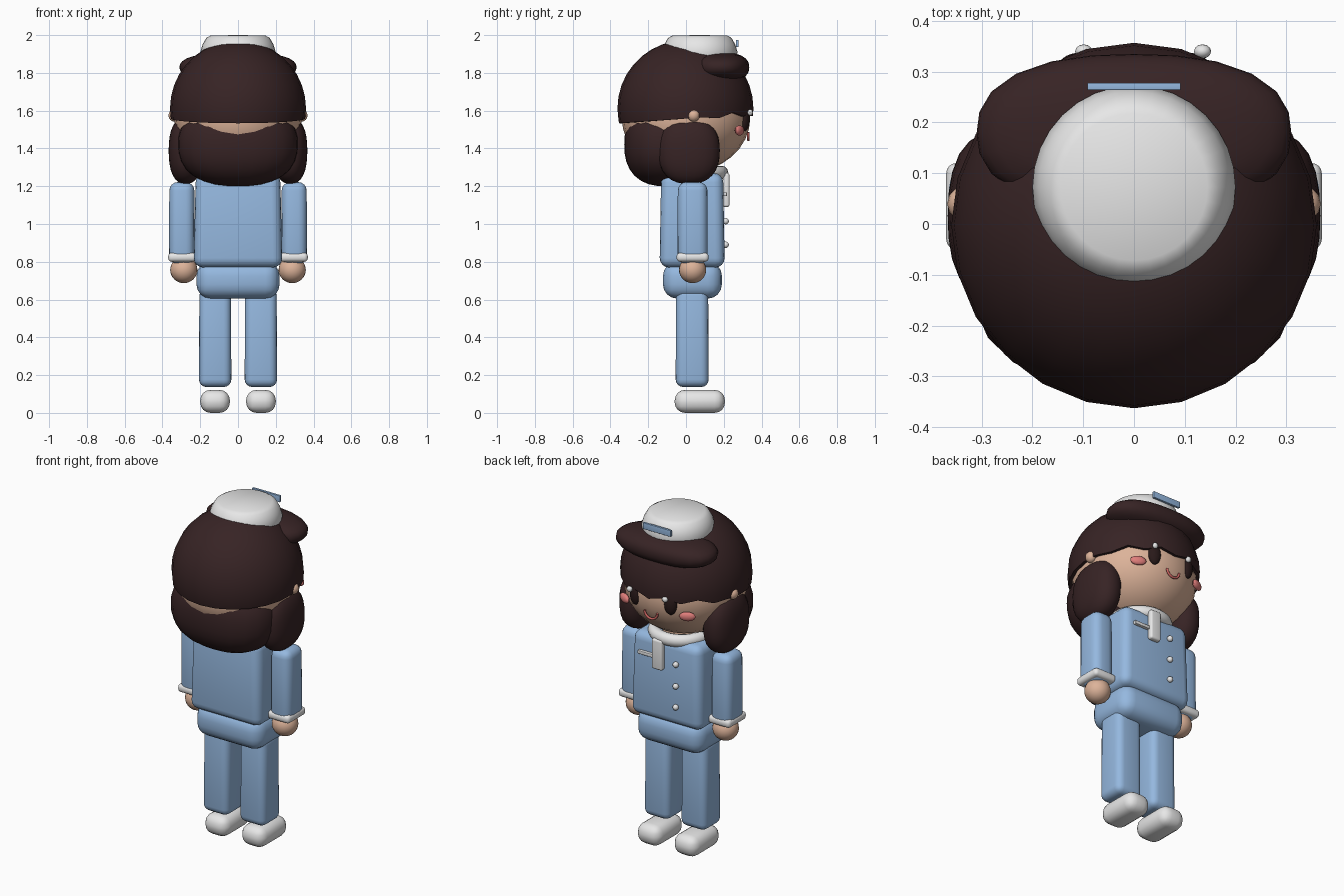
import bpy, bmesh, math
from mathutils import Matrix, Vector

if "Cube" in bpy.data.objects:
    bpy.data.objects.remove(bpy.data.objects["Cube"], do_unlink=True)


def material(name, rgb):
    m = bpy.data.materials.new(name)
    m.use_nodes = True
    m.diffuse_color = (*rgb, 1)
    m.node_tree.nodes["Principled BSDF"].inputs["Base Color"].default_value = (*rgb, 1)
    return m


BLUE = material("suit blue", (0.30, 0.48, 0.74))
HAIR = material("dark brown", (0.038, 0.017, 0.018))
WHITE = material("white", (0.80, 0.80, 0.80))
SKIN = material("skin", (0.72, 0.45, 0.32))
PINK = material("blush pink", (0.75, 0.21, 0.20))
EYE = material("eye brown", (0.022, 0.010, 0.010))
RED = material("mouth red", (0.60, 0.13, 0.12))
made = []


def finish(name, bm, mat):
    bmesh.ops.recalc_face_normals(bm, faces=bm.faces)
    me = bpy.data.meshes.new(name)
    bm.to_mesh(me)
    bm.free()
    me.materials.append(mat)
    ob = bpy.data.objects.new(name, me)
    bpy.context.collection.objects.link(ob)
    made.append(ob)
    return ob


def blob(name, mat, centre, radii, power=2.0, segs=24, turn=0.0):
    """Superellipsoid: power 2 is round, higher is boxier."""
    bm = bmesh.new()
    bmesh.ops.create_uvsphere(bm, u_segments=segs, v_segments=segs * 2 // 3, radius=1)
    spin = Matrix.Rotation(turn, 3, "Z")
    for v in bm.verts:
        n = sum(abs(c) ** power for c in v.co) ** (1 / power)
        v.co = spin @ Vector(c / n * r for c, r in zip(v.co, radii)) + Vector(centre)
    return finish(name, bm, mat)


def box(name, mat, lo, hi, bevel=0.0, top=1.0):
    """Rounded box between two corners, with an optional narrower top."""
    bm = bmesh.new()
    bmesh.ops.create_cube(bm, size=1)
    lo, hi = Vector(lo), Vector(hi)
    for v in bm.verts:
        k = top if v.co.z > 0 else 1
        v.co = (lo + hi) / 2 + Vector((v.co.x * k, v.co.y * k, v.co.z)) * (hi - lo)
    if bevel:
        bmesh.ops.bevel(bm, geom=bm.edges[:], offset=bevel, segments=4,
                        profile=0.5, affect="EDGES")
    return finish(name, bm, mat)


def lathe(name, mat, profile, centre, segs=32, closed=False):
    bm = bmesh.new()
    pts = [bm.verts.new((r, 0, z)) for r, z in profile]
    pairs = list(zip(pts, pts[1:])) + ([(pts[-1], pts[0])] if closed else [])
    edges = [bm.edges.new(p) for p in pairs]
    bmesh.ops.spin(bm, geom=pts + edges, cent=(0, 0, 0), axis=(0, 0, 1),
                   angle=math.tau, steps=segs, use_merge=False)
    bmesh.ops.remove_doubles(bm, verts=bm.verts, dist=1e-4)
    bmesh.ops.translate(bm, verts=bm.verts, vec=centre)
    return finish(name, bm, mat)


def vec_mul(self, other):
    return Vector(a * b for a, b in zip(self, other))


# Vector * Vector is a dot product, so boxes use a plain component-wise version
def box(name, mat, lo, hi, bevel=0.0, top=1.0):
    bm = bmesh.new()
    bmesh.ops.create_cube(bm, size=1)
    lo, hi = Vector(lo), Vector(hi)
    for v in bm.verts:
        k = top if v.co.z > 0 else 1
        v.co = (lo + hi) / 2 + vec_mul((v.co.x * k, v.co.y * k, v.co.z), hi - lo)
    if bevel:
        bmesh.ops.bevel(bm, geom=bm.edges[:], offset=bevel, segments=4,
                        profile=0.5, affect="EDGES")
    return finish(name, bm, mat)


# Body
box("torso", BLUE, (-0.235, -0.14, 0.77), (0.235, 0.205, 1.27), 0.05, 0.95)
box("hips", BLUE, (-0.22, -0.122, 0.605), (0.22, 0.19, 0.80), 0.075)
lathe("neck", SKIN, [(0.11, 1.2), (0.11, 1.34)], (0, 0.03, 0))
ring = [(0.15 + 0.034 * math.cos(a), 1.272 + 0.036 * math.sin(a))
        for a in (math.tau * i / 12 for i in range(12))]
lathe("collar", WHITE, ring, (0, 0.04, 0), closed=True)

# Limbs
for s, side in ((1, "left"), (-1, "right")):
    def span(a, b):
        return min(s * a, s * b), max(s * a, s * b)

    x0, x1 = span(0.23, 0.365)
    box(side + "_sleeve", BLUE, (x0, -0.045, 0.79), (x1, 0.115, 1.222), 0.045, 0.98)
    x0, x1 = span(0.222, 0.37)
    box(side + "_cuff", WHITE, (x0, -0.05, 0.80), (x1, 0.12, 0.848), 0.02)
    blob(side + "_hand", SKIN, (s * 0.287, 0.035, 0.757), (0.072, 0.072, 0.07))
    x0, x1 = span(0.035, 0.207)
    box(side + "_leg", BLUE, (x0, -0.055, 0.137), (x1, 0.12, 0.66), 0.04, 0.97)
    x0, x1 = span(0.043, 0.2)
    box(side + "_shoe", WHITE, (x0, -0.06, 0.0), (x1, 0.206, 0.122), 0.055)

# Jacket details
box("neck_scarf", WHITE, (0.0, 0.195, 1.09), (0.07, 0.23, 1.27), 0.012)
box("pocket_trim", WHITE, (0.07, 0.195, 1.148), (0.17, 0.217, 1.168), 0.004)
for i, z in enumerate((1.145, 1.015, 0.89)):
    blob(f"button_{i + 1}", WHITE, (-0.079, 0.21, z), (0.017, 0.017, 0.017), segs=12)

# Head and face
blob("head", SKIN, (0, 0, 1.56), (0.338, 0.34, 0.29))
for s, side in ((1, "left"), (-1, "right")):
    blob(side + "_ear", SKIN, (s * 0.338, 0.04, 1.575), (0.03, 0.033, 0.033), segs=12)
    blob(side + "_eye", EYE, (s * 0.117, 0.312, 1.553), (0.036, 0.024, 0.06), turn=-s * 0.3)
    blob(side + "_eye_glint", WHITE, (s * 0.117 + 0.018, 0.34, 1.59),
         (0.017, 0.014, 0.017), segs=12)
    blob(side + "_cheek", PINK, (s * 0.207, 0.283, 1.495), (0.045, 0.018, 0.027),
         segs=16, turn=-s * 0.45)

smile = bpy.data.curves.new("smile", "CURVE")
smile.dimensions = "3D"
smile.bevel_depth = 0.007
smile.use_fill_caps = True
line = smile.splines.new("POLY")
line.points.add(10)
for i, p in enumerate(line.points):
    a = math.pi * (1 + i / 10)
    p.co = (0.042 * math.cos(a), 0.33, 1.485 + 0.04 * math.sin(a), 1)
smile.materials.append(RED)
bpy.context.collection.objects.link(bpy.data.objects.new("smile", smile))

# Hair cap: sphere cut along a tilted hairline with a ragged front rim
bm = bmesh.new()
bmesh.ops.create_uvsphere(bm, u_segments=24, v_segments=18, radius=0.36)
bmesh.ops.translate(bm, verts=bm.verts, vec=(0, -0.003, 1.612))
bmesh.ops.bisect_plane(bm, geom=bm.verts[:] + bm.edges[:] + bm.faces[:],
                       plane_co=(0, 0, 1.558), plane_no=(0, -0.07, 1), clear_inner=True)
rim = [e for e in bm.edges if e.is_boundary]
rim_verts = sorted({v for e in rim for v in e.verts}, key=lambda v: math.atan2(v.co.y, v.co.x))
for i, v in enumerate(rim_verts):
    if v.co.y > 0.12:
        v.co.z += 0.014 if i % 2 else -0.01
lip = bmesh.ops.extrude_edge_only(bm, edges=rim)["geom"]
for v in lip:
    if isinstance(v, bmesh.types.BMVert):
        v.co.x *= 0.85
        v.co.y *= 0.85
finish("hair_cap", bm, HAIR)

# Hair masses
blob("back_hair", HAIR, (0, -0.11, 1.42), (0.318, 0.217, 0.22), 2.4)
blob("fringe", HAIR, (0, 0.18, 1.83), (0.31, 0.155, 0.08), 2.4)
for s, side in ((1, "left"), (-1, "right")):
    blob(side + "_side_hair", HAIR, (s * 0.277, 0.016, 1.388), (0.09, 0.163, 0.176), 2.4)

# Hat
lathe("hat", WHITE, [(0, 1.87), (0.19, 1.87), (0.2, 1.91), (0.188, 1.95), (0.168, 1.985),
                     (0.145, 1.998), (0, 2.0)], (0, 0.073, 0))
box("hat_badge", BLUE, (-0.092, 0.264, 1.937), (0.092, 0.278, 1.975), 0.002)

# Shading
bpy.ops.object.select_all(action="DESELECT")
for ob in made:
    ob.select_set(True)
bpy.context.view_layer.objects.active = made[0]
bpy.ops.object.shade_smooth_by_angle(angle=math.radians(35))
